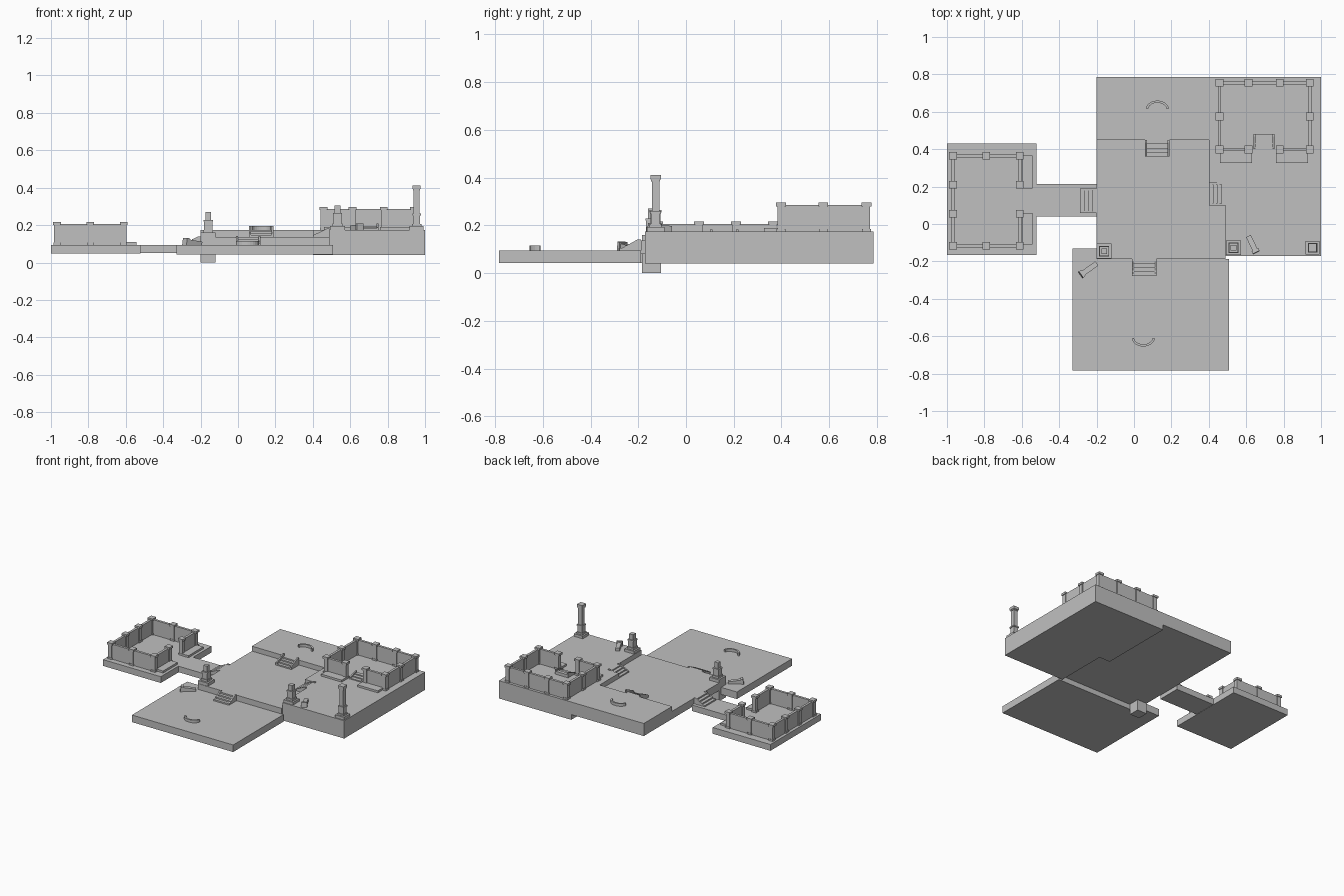
import bpy, bmesh
from math import sin, cos, pi
from mathutils import Matrix, Vector

if "Cube" in bpy.data.objects:
    bpy.data.objects.remove(bpy.data.objects["Cube"])

stone = bpy.data.materials.new("grey stone")
stone.use_nodes = True
GREY = (0.53, 0.53, 0.53, 1)
stone.diffuse_color = GREY
stone.node_tree.nodes["Principled BSDF"].inputs["Base Color"].default_value = GREY

LOW, MID, HIGH = 0.095, 0.137, 0.174   # floor levels


def finish(name, bm, matrix=Matrix()):
    bmesh.ops.recalc_face_normals(bm, faces=bm.faces)
    mesh = bpy.data.meshes.new(name)
    bm.to_mesh(mesh)
    bm.free()
    mesh.materials.append(stone)
    obj = bpy.data.objects.new(name, mesh)
    obj.matrix_world = matrix
    bpy.context.collection.objects.link(obj)


def add_prism(bm, outline, depth):
    """Extrude a closed 3D outline along the depth vector."""
    face = bm.faces.new([bm.verts.new(p) for p in outline])
    ext = bmesh.ops.extrude_face_region(bm, geom=[face])["geom"]
    bmesh.ops.translate(bm, vec=depth, verts=[v for v in ext if isinstance(v, bmesh.types.BMVert)])


def add_box(bm, x0, x1, y0, y1, z0, z1):
    add_prism(bm, [(x0, y0, z0), (x1, y0, z0), (x1, y1, z0), (x0, y1, z0)], (0, 0, z1 - z0))


def add_block(bm, x, y, w, z0, z1):
    add_box(bm, x - w / 2, x + w / 2, y - w / 2, y + w / 2, z0, z1)


def slab(name, outline, z0, z1):
    bm = bmesh.new()
    add_prism(bm, [(x, y, z0) for x, y in outline], (0, 0, z1 - z0))
    finish(name, bm)


def rect(x0, x1, y0, y1):
    return [(x0, y0), (x1, y0), (x1, y1), (x0, y1)]


# Floors: the court and north terrace are thinner than the east block
slab("west_floor", rect(-1, -0.522, -0.167, 0.43), 0.048, LOW)
slab("bridge", rect(-0.522, -0.2, 0.04, 0.215), 0.05, LOW)
slab("south_floor", [(-0.33, -0.783), (0.508, -0.783), (0.508, -0.188), (-0.2, -0.188),
                     (-0.2, -0.13), (-0.33, -0.13)], 0.042, LOW)
slab("central_court", [(-0.2, -0.188), (0.49, -0.188), (0.49, 0.22), (0.4, 0.22),
                       (0.4, 0.45), (-0.2, 0.45)], 0.08, MID)
slab("north_terrace", rect(-0.2, 0.4, 0.45, 0.785), 0.08, HIGH)
slab("east_terrace", [(0.4, 0.785), (0.4, 0.22), (0.49, 0.22), (0.49, -0.172),
                      (1, -0.172), (1, 0.785)], 0.041, HIGH)


def stairs(name, x, y, angle, z0, z1, run=0.09, width=0.13, count=4, rail=0.02):
    """Steps climbing along local +y from the foot, flanked by sloped cheeks."""
    bm = bmesh.new()
    rise, half, tread = (z1 - z0) / count, width / 2, run / count
    profile = [(run, 0), (0, 0)]
    for i in range(count):
        profile += [(i * tread, (i + 1) * rise), ((i + 1) * tread, (i + 1) * rise)]
    add_prism(bm, [(-half, a, b) for a, b in profile], (width, 0, 0))
    top = z1 - z0 + rail
    for side in (-half, half - 0.01):
        cheek = [(0, 0), (run, 0), (run, top), (run * 0.85, top), (0, rail)]
        add_prism(bm, [(side, a, b) for a, b in cheek], (0.01, 0, 0))
    finish(name, bm, Matrix.Translation((x, y, z0)) @ Matrix.Rotation(angle, 4, "Z"))


stairs("south_stairs", 0.055, -0.278, 0, LOW, MID, rail=0.005)
stairs("north_stairs", 0.125, 0.36, 0, MID, HIGH)
stairs("east_stairs", 0.4, 0.16, -pi / 2, MID, HIGH, width=0.12, rail=0.008)
stairs("bridge_stairs", -0.29, 0.125, -pi / 2, LOW, MID, rail=0.003)
stairs("enclosure_steps", 0.695, 0.4, 0, HIGH, HIGH + 0.022, run=0.08, width=0.11, count=3, rail=0.012)


def walled_yard(name, xs, ys, floor, gate):
    """Rectangular wall with capped posts; the gate side has an open middle bay."""
    height = 0.12
    sides = {"south": [(x, ys[0]) for x in xs], "north": [(x, ys[-1]) for x in xs],
             "west": [(xs[0], y) for y in ys], "east": [(xs[-1], y) for y in ys]}
    walls, posts = bmesh.new(), bmesh.new()
    t = 0.009
    for key, line in sides.items():
        for i, (a, b) in enumerate(zip(line, line[1:])):
            if key != gate or i != 1:
                add_box(walls, a[0] - t, b[0] + t, a[1] - t, b[1] + t, floor, floor + height - 0.008)
    for x, y in set(sum(sides.values(), [])):
        add_block(posts, x, y, 0.03, floor, floor + height)
        add_block(posts, x, y, 0.041, floor + height - 0.014, floor + height + 0.002)
        add_block(posts, x, y, 0.036, floor, floor + 0.012)
    finish(name + "_walls", walls)
    finish(name + "_posts", posts)


walled_yard("west_yard", [-0.968, -0.79, -0.611], [-0.117, 0.055, 0.21, 0.365], LOW, "east")
walled_yard("east_yard", [0.457, 0.612, 0.78, 0.94], [0.398, 0.575, 0.756], HIGH, "south")

# Low ledges beside the yard gates
ledges = bmesh.new()
for y0, y1 in ((-0.11, 0.06), (0.19, 0.365)):
    add_box(ledges, -0.6, -0.543, y0, y1, LOW, LOW + 0.015)
for x0, x1 in ((0.46, 0.63), (0.76, 0.93)):
    add_box(ledges, x0, x1, 0.326, 0.39, HIGH, HIGH + 0.015)
finish("gate_ledges", ledges)


def curved_bench(name, x, y, z, direction):
    bm = bmesh.new()
    arc = [pi * (0.03 + 0.94 * i / 12) for i in range(13)]
    outline = [(0.062 * cos(a), 0.048 * sin(a)) for a in arc]
    outline += [(0.05 * cos(a), 0.036 * sin(a)) for a in reversed(arc)]
    add_prism(bm, [(x + u, y + direction * v, z) for u, v in outline], (0, 0, 0.02))
    finish(name, bm)


curved_bench("north_bench", 0.125, 0.612, HIGH, 1)
curved_bench("south_bench", 0.05, -0.607, LOW, -1)


def pillar(name, x, y, z, tiers):
    """Stack square blocks given as (width, height)."""
    bm = bmesh.new()
    for width, height in tiers:
        add_block(bm, x, y, width, z, z + height)
        z += height
    finish(name, bm)


pillar("west_broken_pillar", -0.16, -0.145, 0.0,
       [(0.08, 0.16), (0.055, 0.015), (0.045, 0.045), (0.05, 0.008), (0.03, 0.043)])
pillar("centre_broken_pillar", 0.532, -0.127, HIGH,
       [(0.078, 0.02), (0.055, 0.015), (0.042, 0.045), (0.05, 0.01), (0.032, 0.04)])
pillar("tall_pillar", 0.955, -0.127, HIGH,
       [(0.074, 0.02), (0.05, 0.012), (0.038, 0.045), (0.046, 0.01),
        (0.032, 0.123), (0.038, 0.008), (0.044, 0.02)])


def fallen_shaft(name, start, end):
    """Toppled square shaft with its capital at the end point."""
    a, b = Vector(start), Vector(end)
    length = (b - a).length
    bm = bmesh.new()
    add_block(bm, 0, 0, 0.028, 0, length - 0.016)
    add_block(bm, 0, 0, 0.04, length - 0.016, length)
    finish(name, bm, Matrix.Translation(a) @ (b - a).to_track_quat("Z", "Y").to_matrix().to_4x4())


fallen_shaft("west_fallen_shaft", (-0.2, -0.212, 0.097), (-0.285, -0.272, 0.112))
fallen_shaft("east_fallen_shaft", (0.612, -0.065, 0.184), (0.654, -0.152, 0.19))
